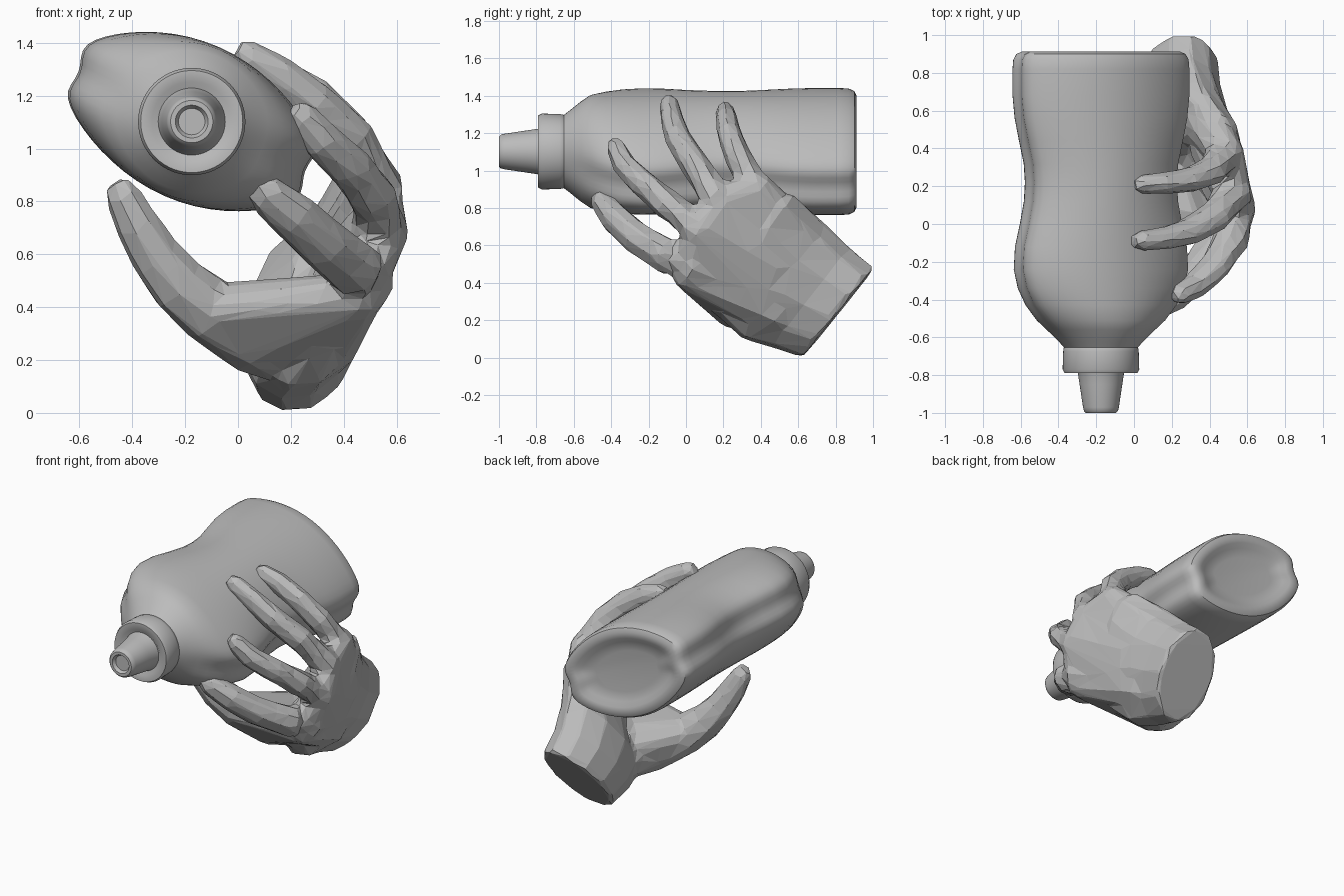
import bpy, bmesh
from math import sin, cos, pi, radians
from mathutils import Vector, Matrix

cube = bpy.data.objects.get("Cube")
if cube:
    bpy.data.objects.remove(cube)

grey = bpy.data.materials.new("plain_grey")
grey.use_nodes = True
tone = (0.5, 0.5, 0.5, 1)
grey.diffuse_color = tone
grey.node_tree.nodes["Principled BSDF"].inputs["Base Color"].default_value = tone


def finish(name, bm):
    bmesh.ops.recalc_face_normals(bm, faces=bm.faces)
    mesh = bpy.data.meshes.new(name)
    bm.to_mesh(mesh)
    bm.free()
    mesh.materials.append(grey)
    ob = bpy.data.objects.new(name, mesh)
    bpy.context.collection.objects.link(ob)
    return ob


def skin(bm, rings):
    """Skin a list of equal point rings and cap both ends."""
    loops = [[bm.verts.new(p) for p in ring] for ring in rings]
    n = len(loops[0])
    for a, b in zip(loops, loops[1:]):
        for i in range(n):
            j = (i + 1) % n
            bm.faces.new((a[i], a[j], b[j], b[i]))
    bm.faces.new(loops[0])
    bm.faces.new(loops[-1])


# Bottle: rounded, slightly skewed six-sided sections along the y axis
AXIS_X, AXIS_Z, TILT = -0.175, 1.102, radians(-20)


def section(y, half_long, half_thick, flat, sides=56):
    ring = []
    for i in range(sides):
        c, s = cos(2 * pi * i / sides), sin(2 * pi * i / sides)
        k = 0.14 * flat
        u = half_long * (1 + k) * c / (1 + k * abs(c) ** 18)
        v = half_thick * s * (1 - 0.2 * flat * c * c) - 0.065 * flat * u
        ring.append((AXIS_X + u * cos(TILT) - v * sin(TILT), y,
                     AXIS_Z + u * sin(TILT) + v * cos(TILT)))
    return ring


def bottle_part(name, stations):
    bm = bmesh.new()
    skin(bm, [section(*s) for s in stations])
    ob = finish(name, bm)
    bpy.ops.object.select_all(action='DESELECT')
    ob.select_set(True)
    bpy.context.view_layer.objects.active = ob
    bpy.ops.object.shade_smooth_by_angle(angle=radians(38))


bottle_part("bottle_body", [
    (-0.66, .19, .19, 0), (-0.62, .225, .22, .1), (-0.56, .285, .265, .4),
    (-0.51, .335, .292, .7), (-0.43, .395, .297, .9), (-0.34, .437, .3, 1),
    (-0.24, .46, .3, 1), (-0.12, .453, .3, 1), (0.0, .425, .3, 1),
    (0.12, .402, .3, 1), (0.22, .396, .3, 1), (0.32, .403, .3, 1),
    (0.44, .43, .3, 1), (0.56, .455, .3, 1), (0.68, .467, .3, 1),
    (0.82, .467, .3, 1), (0.87, .463, .298, 1), (0.9, .447, .285, 1),
    (0.912, .42, .26, 1), (0.908, .37, .22, 1), (0.885, .33, .19, 1),
    (0.875, .24, .13, 1)])
bottle_part("bottle_collar", [(y, r, r, 0) for y, r in [
    (-0.64, .185), (-0.655, .197), (-0.675, .2), (-0.77, .203),
    (-0.79, .193), (-0.79, .15), (-0.775, .13)]])
bottle_part("bottle_nozzle", [(y, r, r, 0) for y, r in [
    (-0.75, .135), (-0.79, .122), (-0.85, .113), (-0.97, .095),
    (-0.99, .09), (-1.0, .08), (-1.0, .062), (-0.98, .05)]])

# Hand: overlapping shells gathered in one mesh, fused and faceted at the end
hand = bmesh.new()


def oval(centre, wide, thick, sides=12):
    c, w, t = Vector(centre), Vector(wide), Vector(thick)
    return [c + w * cos(2 * pi * i / sides) + t * sin(2 * pi * i / sides)
            for i in range(sides)]


def digit(nodes, lean=0.0, sides=8):
    """Tube from fingertip to palm, deeper towards the grip by the lean."""
    pts = [Vector(n[:3]) for n in nodes]
    rad = [n[3] * 1.1 for n in nodes]
    pts.insert(0, pts[0] + (pts[0] - pts[1]).normalized() * rad[0] * 0.85)
    rad.insert(0, rad[0] * 0.6)
    rings = []
    for i, p in enumerate(pts):
        d = pts[min(i + 1, len(pts) - 1)] - pts[max(i - 1, 0)]
        d.normalize()
        a = d.cross(Vector((0.3, 1, 0))).normalized()
        rings.append(oval(p - a * rad[i] * lean, a * rad[i] * 1.2,
                          d.cross(a) * rad[i], sides))
    skin(hand, rings)


def flesh(*balls):
    """Convex wrap around a few balls, given as x, y, z, radius."""
    bm = bmesh.new()
    for x, y, z, r in balls:
        bmesh.ops.create_icosphere(bm, subdivisions=2, radius=r,
                                   matrix=Matrix.Translation((x, y, z)))
    bmesh.ops.delete(bm, geom=bm.edges[:], context='EDGES_FACES')
    bmesh.ops.convex_hull(bm, input=bm.verts[:])
    loose = [v for v in bm.verts if not v.link_faces]
    bmesh.ops.delete(bm, geom=loose, context='VERTS')
    shell = bpy.data.meshes.new("flesh")
    bm.to_mesh(shell)
    bm.free()
    hand.from_mesh(shell)
    bpy.data.meshes.remove(shell)


# Wrist and heel of the palm
skin(hand, [
    oval((.24, .815, .24), (.06, .192, .24), (.2, -.03, -.03)),
    oval((.235, .67, .32), (.07, .205, .268), (.215, -.04, -.04)),
    oval((.27, .52, .41), (.08, .22, .31), (.22, -.05, -.05)),
    oval((.38, .36, .56), (.1, .21, .32), (.16, -.04, -.03)),
])

# Index, middle, ring and little fingers, then the thumb
digit([(.1, -.45, .835, .058), (.21, -.38, .745, .074),
       (.33, -.26, .635, .08), (.45, -.1, .54, .09),
       (.48, .02, .52, .1), (.38, .22, .42, .11)])
digit([(.25, -.375, 1.13, .05), (.33, -.335, 1.04, .06),
       (.44, -.235, .94, .068), (.53, -.1, .82, .076),
       (.56, .06, .69, .09), (.44, .3, .5, .11)], 0.25)
digit([(.04, -.09, 1.36, .05), (.16, -.08, 1.29, .058),
       (.3, -.045, 1.18, .066), (.44, .035, 1.05, .072),
       (.54, .15, .87, .085), (.44, .4, .6, .11)], 0.2)
digit([(.04, .21, 1.325, .047), (.16, .215, 1.285, .055),
       (.3, .23, 1.2, .062), (.42, .275, 1.08, .068),
       (.5, .36, .91, .082), (.4, .52, .66, .1)], 0.2)
digit([(-.44, .03, .83, .053), (-.385, .045, .72, .066),
       (-.315, .07, .6, .076), (-.225, .1, .485, .088),
       (-.11, .14, .39, .098), (.06, .25, .31, .125), (.2, .45, .3, .15)])

# Back of the hand between neighbouring knuckles, fanning out from the wrist
index = [(.475, .02, .515, .1), (.33, .42, .36, .16)]
middle = [(.555, .08, .69, .09), (.38, .46, .47, .14)]
ring = [(.535, .18, .84, .085), (.38, .52, .54, .13)]
little = [(.49, .385, .9, .09), (.34, .63, .62, .13)]
for near, far in ((index, middle), (middle, ring), (ring, little)):
    flesh(*near, *far)

# Web between the thumb and the index knuckle
flesh((-.12, .14, .39, .1), (.06, .25, .31, .145),
      (.46, .02, .44, .09), (.28, .48, .29, .18))

hand_ob = finish("gripping_hand", hand)
fuse = hand_ob.modifiers.new("fuse", 'REMESH')
fuse.mode = 'VOXEL'
fuse.voxel_size = 0.018
soften = hand_ob.modifiers.new("soften", 'SMOOTH')
soften.iterations = 5
facet = hand_ob.modifiers.new("facet", 'DECIMATE')
facet.ratio = 0.04
